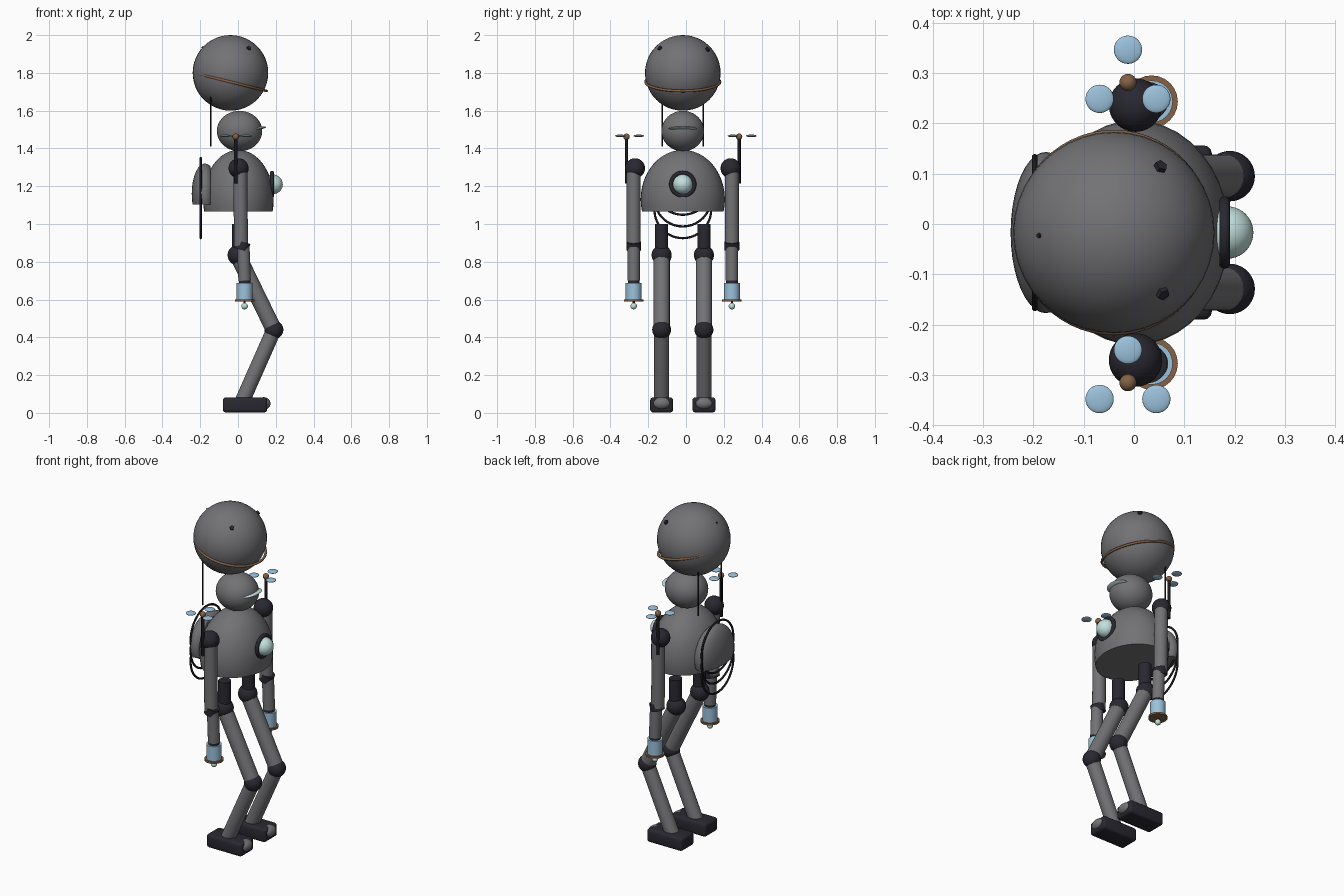
import bpy, bmesh, math
from mathutils import Vector, Matrix

if "Cube" in bpy.data.objects:
    bpy.data.objects.remove(bpy.data.objects["Cube"])


def material(name, rgb):
    m = bpy.data.materials.new(name)
    m.use_nodes = True
    col = (*rgb, 1)
    m.diffuse_color = col
    node = m.node_tree.nodes["Principled BSDF"]
    node.inputs["Base Color"].default_value = col
    node.inputs["Roughness"].default_value = 0.6
    return m


GREY = material("grey_metal", (0.17, 0.17, 0.18))
DARK = material("dark_joint", (0.022, 0.021, 0.03))
BLACK = material("black_cable", (0.01, 0.01, 0.012))
BLUE = material("light_blue", (0.33, 0.54, 0.72))
PALE = material("pale_glow", (0.54, 0.75, 0.72))
BROWN = material("copper_brown", (0.23, 0.12, 0.06))
MID = -0.017  # plane of symmetry


def finish(name, bm, mat, smooth=True):
    me = bpy.data.meshes.new(name)
    bm.to_mesh(me)
    bm.free()
    me.materials.append(mat)
    ob = bpy.data.objects.new(name, me)
    bpy.context.collection.objects.link(ob)
    if smooth:
        bpy.ops.object.select_all(action="DESELECT")
        ob.select_set(True)
        bpy.context.view_layer.objects.active = ob
        bpy.ops.object.shade_smooth_by_angle(angle=math.radians(40))
    return ob


def ball(name, centre, radii, mat, tilt=0, cuts=()):
    """Ellipsoid, optionally sliced flat; each cut is (point, outward normal)."""
    bm = bmesh.new()
    bmesh.ops.create_uvsphere(bm, u_segments=40, v_segments=24, radius=1)
    if not isinstance(radii, tuple):
        radii = (radii,) * 3
    mat4 = Matrix.Translation(centre) @ Matrix.Rotation(tilt, 4, "Y") @ Matrix.Diagonal((*radii, 1))
    bm.transform(mat4)
    for point, normal in cuts:
        geom = bm.verts[:] + bm.edges[:] + bm.faces[:]
        cut = bmesh.ops.bisect_plane(bm, geom=geom, plane_co=point, plane_no=normal, clear_outer=True)
        rim = [e for e in cut["geom_cut"] if isinstance(e, bmesh.types.BMEdge)]
        bmesh.ops.holes_fill(bm, edges=rim)
    bmesh.ops.recalc_face_normals(bm, faces=bm.faces[:])
    return finish(name, bm, mat)


def rod(name, a, b, r, mat, sides=24):
    a, b = Vector(a), Vector(b)
    bm = bmesh.new()
    bmesh.ops.create_cone(bm, cap_ends=True, segments=sides, radius1=r, radius2=r, depth=(b - a).length)
    turn = (b - a).to_track_quat("Z", "Y").to_matrix().to_4x4()
    bm.transform(Matrix.Translation((a + b) / 2) @ turn)
    return finish(name, bm, mat, sides > 6)


def ring(name, centre, major, minor, tilt, mat):
    bpy.ops.mesh.primitive_torus_add(location=centre, rotation=(0, tilt, 0), major_radius=major,
                                     minor_radius=minor, major_segments=56, minor_segments=10)
    ob = bpy.context.object
    ob.name = name
    ob.data.materials.append(mat)
    bpy.ops.object.shade_smooth()
    return ob


# Floating globe with its tilted band, studs and hanging cords
globe = Vector((-0.04, MID, 1.8))
ball("globe", globe, 0.2, GREY)
ring("globe_band", (-0.04, MID, 1.752), 0.197, 0.007, math.radians(14), BROWN)
for i, way in enumerate([(0.1, 0.141, 0.135), (0.1, -0.125, 0.135)]):
    d = Vector(way).normalized()
    rod(f"globe_stud_{i}", globe + d * 0.185, globe + d * 0.209, 0.013, DARK, 5)
d = Vector((-0.147, -0.006, 0.134)).normalized()
rod("globe_back_stud", globe + d * 0.19, globe + d * 0.204, 0.005, DARK, 5)
for side in (-1, 1):
    y = MID + side * 0.109
    rod(f"globe_cord_{side}", (-0.145, y, 1.41), (-0.145, y, 1.7), 0.004, BLACK, 8)

# Head and visor
ball("head", (0.008, MID, 1.492), (0.12, 0.113, 0.107), GREY)
ball("visor", (0.1, MID, 1.505), (0.048, 0.075, 0.009), PALE, math.radians(-10))

# Chest dome with a lamp in a collar
down = (0, 0, -1)
ball("chest", (0.002, MID, 1.13), (0.187, 0.223, 0.262), GREY, cuts=[((0, 0, 1.066), down)])
ball("chest_lamp", (0.185, MID, 1.21), 0.052, PALE)
ring("lamp_collar", (0.18, MID, 1.21), 0.061, 0.011, math.pi / 2, DARK)

# Backpack with looped hoses
ball("backpack", (-0.175, MID, 1.16), (0.07, 0.16, 0.16), GREY,
     cuts=[((0, 0, 1.103), down), ((-0.145, 0, 0), (1, 0, 0))])
for i in range(3):
    ring(f"hose_loop_{i}", (-0.197, MID, 1.075 + i * 0.062), 0.15, 0.006, math.pi / 2, BLACK)


def arm(label, side):
    y = MID + side * 0.26
    shoulder, elbow, wrist = (0.003, MID + side * 0.253, 1.295), (0.028, y, 0.885), (0.035, y, 0.7)
    ball(label + "shoulder", shoulder, 0.053, DARK)
    rod(label + "upper_arm", (0.012, y, 1.295), (0.016, y, 0.885), 0.037, GREY)
    rod(label + "elbow", (0.016, y, 0.863), (0.028, y, 0.905), 0.039, DARK)
    rod(label + "forearm", elbow, wrist, 0.033, GREY)
    rod(label + "wrist", (0.035, y, 0.68), (0.035, y, 0.715), 0.031, DARK)
    rod(label + "hand", (0.035, y, 0.598), (0.035, y, 0.687), 0.042, BLUE)
    rod(label + "hand_rim", (0.035, y, 0.589), (0.035, y, 0.6), 0.052, BROWN)
    ball(label + "hand_tip", (0.035, y, 0.565), 0.017, PALE)
    rod(label + "hand_stem", (0.035, y, 0.565), (0.035, y, 0.59), 0.006, DARK, 8)
    # Shoulder mast with three small rotor pads
    top = Vector((-0.012, MID + side * 0.298, 1.462))
    rod(label + "mast", top - Vector((0, 0, 0.247)), top, 0.009, BLACK, 12)
    ball(label + "mast_hub", top, 0.017, BROWN)
    for i in range(3):
        a = math.radians(90 + 120 * i)
        pad = top + Vector((math.cos(a), math.sin(a), 0.07)) * 0.065
        ball(f"{label}rotor_pad_{i}", pad, (0.028, 0.028, 0.007), BLUE)


def leg(label, side):
    y = MID + side * 0.112
    hip, knee, ankle = (-0.002, y, 0.835), (0.19, y, 0.44), (0.022, y, 0.06)
    rod(label + "hip_post", (0.002, y, 0.83), (0.002, y, 1.0), 0.035, DARK)
    ball(label + "hip", hip, 0.053, DARK)
    rod(label + "thigh", hip, knee, 0.043, GREY)
    ball(label + "knee", knee, 0.05, DARK)
    rod(label + "shin", knee, ankle, 0.04, GREY)
    bm = bmesh.new()
    bmesh.ops.create_cube(bm, size=1)
    bm.transform(Matrix.Translation((0.037, y, 0.042)) @ Matrix.Diagonal((0.235, 0.122, 0.08, 1)))
    bmesh.ops.bevel(bm, geom=bm.edges[:], offset=0.016, segments=3, profile=0.5, affect="EDGES")
    finish(label + "foot", bm, DARK)
    ball(label + "toe_cap", (0.137, y, 0.05), (0.035, 0.05, 0.033), GREY)


for label, side in (("near_", -1), ("far_", 1)):
    arm(label, side)
    leg(label, side)
